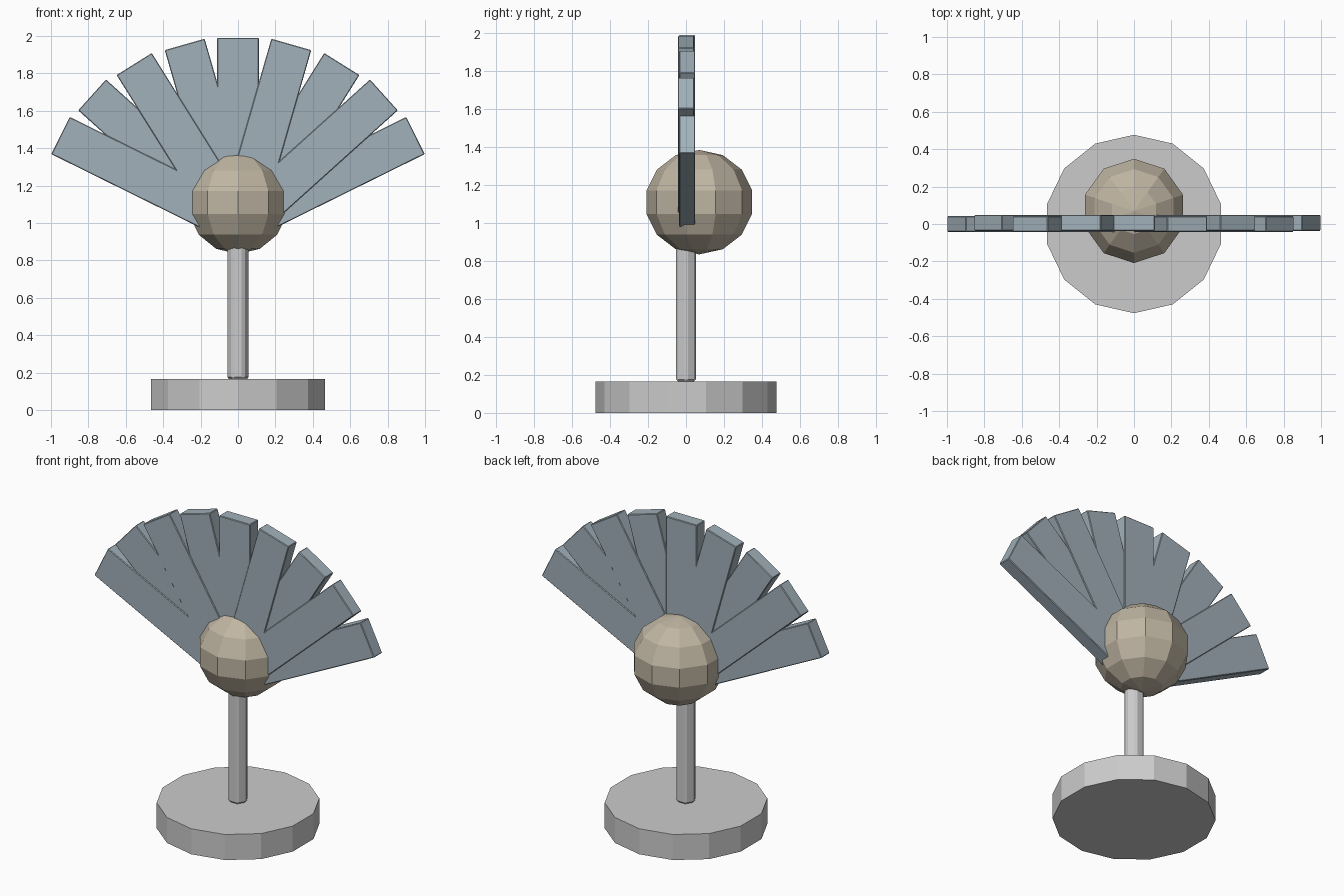
import bpy
from math import radians, sin, cos, pi

if "Cube" in bpy.data.objects:
    bpy.data.objects.remove(bpy.data.objects["Cube"])


def material(name, color):
    m = bpy.data.materials.new(name)
    m.diffuse_color = (*color, 1)
    m.use_nodes = True
    m.node_tree.nodes["Principled BSDF"].inputs["Base Color"].default_value = m.diffuse_color
    return m


def bevel(obj, width):
    b = obj.modifiers.new("bevel", "BEVEL")
    b.width = width
    b.segments = 1


def cylinder(name, sides, radius, z0, z1, turn=0.0):
    bpy.ops.mesh.primitive_cylinder_add(
        vertices=sides, radius=radius, depth=z1 - z0,
        location=(0, 0, (z0 + z1) / 2), rotation=(0, 0, turn))
    obj = bpy.context.object
    obj.name = name
    return obj


blue = material("blue_grey", (0.36, 0.44, 0.49))
tan = material("tan", (0.52, 0.46, 0.36))

# round foot and hexagonal post
cylinder("base", 14, 0.477, 0.0, 0.165)
post = cylinder("post", 6, 0.062, 0.165, 0.90, pi / 6)
bevel(post, 0.012)

# faceted body ball, set slightly behind the fan plane
bpy.ops.mesh.primitive_uv_sphere_add(segments=10, ring_count=7, radius=1,
                                     location=(0, 0.07, 1.11))
body = bpy.context.object
body.name = "body"
body.scale = (0.283, 0.286, 0.275)
body.data.materials.append(tan)

# fan blades: tip centre (x, z) and lean angle, mirrored left and right
tips = [(0, 1.99, 0), (0.285, 1.955, 16), (0.555, 1.85, 32),
        (0.78, 1.685, 48), (0.949, 1.468, 63.7)]
length = 0.90
for i, (x, z, lean) in enumerate(tips):
    for side in ((1,) if i == 0 else (1, -1)):
        a = radians(lean) * side
        bpy.ops.mesh.primitive_cube_add(
            size=1,
            location=(x * side - sin(a) * length / 2,
                      0.003 + 0.003 * (-1) ** i * side,
                      z - cos(a) * length / 2),
            rotation=(0, a, 0))
        blade = bpy.context.object
        blade.name = f"fan_blade_{i}_{'right' if side > 0 else 'left'}"
        blade.scale = (0.222, 0.085, length)
        bpy.ops.object.transform_apply(location=False, rotation=False, scale=True)
        blade.data.materials.append(blue)
        bevel(blade, 0.004)
